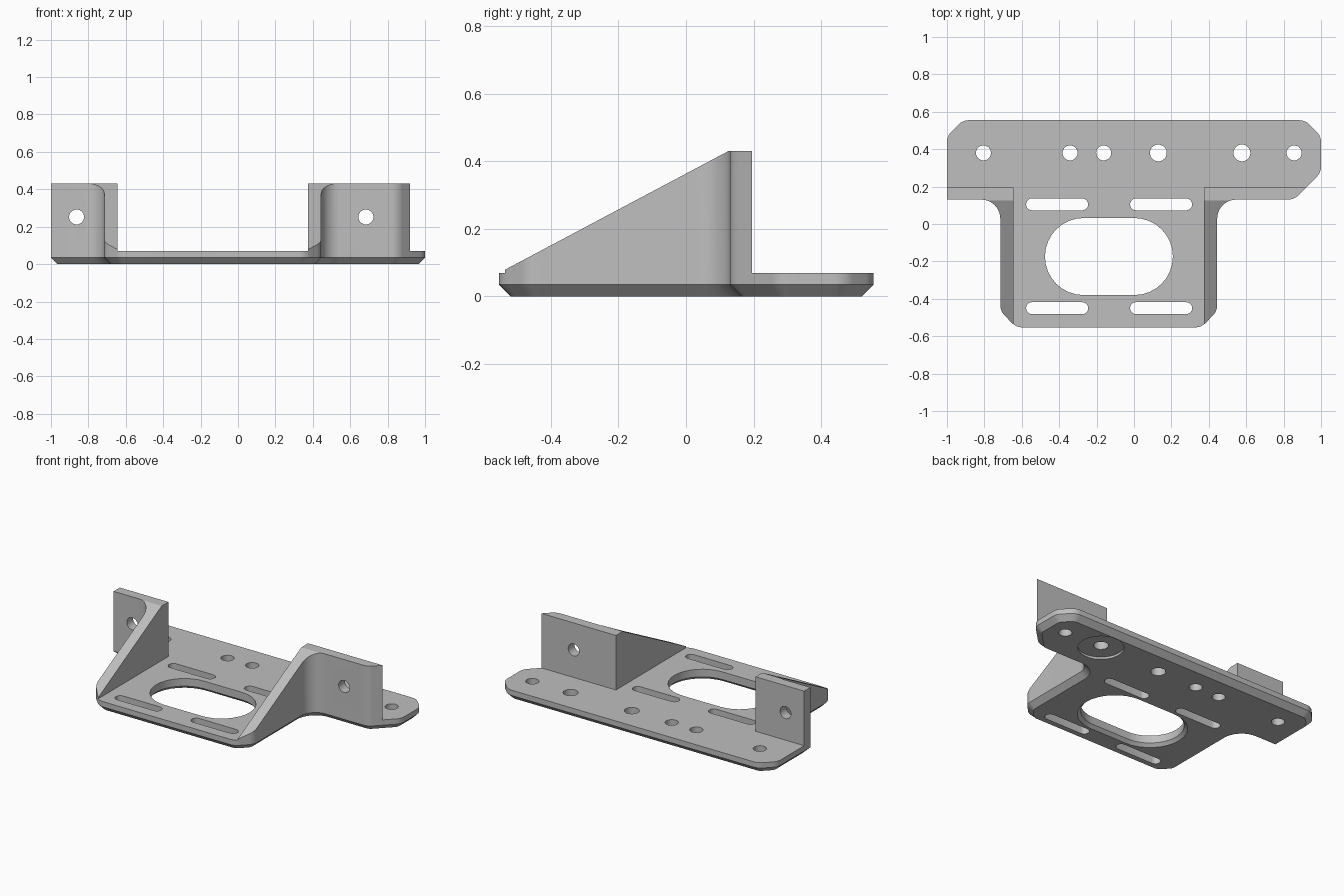
import bpy, bmesh, math
from mathutils import Vector

cube = bpy.data.objects.get("Cube")
if cube:
    bpy.data.objects.remove(cube, do_unlink=True)

grey = bpy.data.materials.new("plain_grey")
grey.use_nodes = True
grey.diffuse_color = (0.52, 0.52, 0.52, 1)
grey.node_tree.nodes["Principled BSDF"].inputs["Base Color"].default_value = (0.52, 0.52, 0.52, 1)

AXES = {"x": lambda a, b, h: (h, a, b),
        "y": lambda a, b, h: (a, h, b),
        "z": lambda a, b, h: (a, b, h)}


def loft(name, rings, axis="z"):
    """Closed solid through equal-sized rings, each a (points, height) pair."""
    bm = bmesh.new()
    loops = [[bm.verts.new(AXES[axis](p[0], p[1], h)) for p in pts] for pts, h in rings]
    for low, high in zip(loops, loops[1:]):
        for i in range(len(low)):
            bm.faces.new((low[i - 1], low[i], high[i], high[i - 1]))
    bm.faces.new(loops[0][::-1])
    bm.faces.new(loops[-1])
    bmesh.ops.recalc_face_normals(bm, faces=bm.faces)
    mesh = bpy.data.meshes.new(name)
    bm.to_mesh(mesh)
    bm.free()
    mesh.materials.append(grey)
    obj = bpy.data.objects.new(name, mesh)
    bpy.context.collection.objects.link(obj)
    return obj


def rounded(corners, steps=8):
    """Polygon with an arc of the given radius at each (x, y, radius) corner."""
    out = []
    for i, (x, y, r) in enumerate(corners):
        p = Vector((x, y))
        if r == 0:
            out.append(p)
            continue
        a = (Vector(corners[i - 1][:2]) - p).normalized()
        b = (Vector(corners[(i + 1) % len(corners)][:2]) - p).normalized()
        half = a.angle(b) / 2
        centre = p + (a + b).normalized() * r / math.sin(half)
        start = p + a * r / math.tan(half) - centre
        end = p + b * r / math.tan(half) - centre
        out += [centre + start.lerp(end, k / steps).normalized() * r for k in range(steps + 1)]
    return out


def inset(pts, d):
    """Shrink a counter-clockwise polygon by d with mitred corners."""
    out = []
    for i, p in enumerate(pts):
        a = (p - pts[i - 1]).normalized()
        b = (pts[(i + 1) % len(pts)] - p).normalized()
        na, nb = Vector((-a.y, a.x)), Vector((-b.y, b.x))
        out.append(p + (na + nb) * d / (1 + na.dot(nb)))
    return out


def slot(cx, cy, half, r, n=16):
    """Stadium outline along x; half = 0 gives a circle."""
    pts = []
    for side, first in ((1, -math.pi / 2), (-1, math.pi / 2)):
        for k in range(n + (half > 0)):
            t = first + math.pi * k / n
            pts.append(Vector((cx + side * half + r * math.cos(t), cy + r * math.sin(t))))
    return pts


# Full-height body with the lower edge bevelled
S, F = 0.08, 0.1
outline = rounded([
    (-0.63, -0.553, S), (0.36, -0.553, S), (0.445, -0.465, S), (0.445, 0.13, F),
    (0.855, 0.13, S), (1, 0.275, S), (1, 0.47, S), (0.915, 0.555, S),
    (-0.915, 0.555, S), (-1, 0.47, S), (-1, 0.13, 0), (-0.715, 0.13, F),
    (-0.715, -0.465, S)])
body = loft("mounting_bracket", [(inset(outline, 0.035), 0), (outline, 0.035), (outline, 0.43)])

cutters = []

# Space above the plate, leaving the two side walls and their flanges
cutters.append(loft("pocket_cutter", [([
    (-0.645, -1), (0.375, -1), (0.375, 0.195), (2, 0.195),
    (2, 2), (-2, 2), (-2, 0.195), (-0.645, 0.195)], h) for h in (0.07, 1)]))

# Sloped top of the side walls
rise = (0.43 - 0.07) / (0.125 + 0.553)
cutters.append(loft("slope_cutter", [([
    (-1, 0.43 - 1.125 * rise), (0.225, 0.43 + 0.1 * rise), (-1, 0.9)], h) for h in (-2, 2)], "x"))

# Row of holes in the rear bar
for x, r in ((-0.805, 0.04), (-0.342, 0.04), (-0.162, 0.04),
             (0.13, 0.045), (0.577, 0.045), (0.856, 0.04)):
    cutters.append(loft("bar_hole_cutter", [(slot(x, 0.38, 0, r), h) for h in (-0.1, 0.2)]))

# Shallow round recess under one bar hole
cutters.append(loft("recess_cutter", [(slot(0.577, 0.38, 0, 0.138, 24), h) for h in (-0.1, 0.015)]))

# Four slots
for x in (-0.411, 0.145):
    for y in (0.105, -0.45):
        cutters.append(loft("slot_cutter", [(slot(x, y, 0.134, 0.032, 10), h) for h in (-0.1, 0.2)]))

# Large opening, widened at the underside
cutters.append(loft("opening_cutter", [
    (slot(-0.134, -0.174, 0.136, r), h)
    for r, h in ((0.226, -0.1), (0.226, 0), (0.206, 0.02), (0.206, 0.2))]))

# Flange holes
for x in (-0.863, 0.684):
    cutters.append(loft("flange_hole_cutter", [(slot(x, 0.252, 0, 0.04), h) for h in (0, 0.3)], "y"))

# Cut everything and keep the finished mesh
for cutter in cutters:
    cutter.hide_render = True
    mod = body.modifiers.new(cutter.name, "BOOLEAN")
    mod.operation, mod.solver, mod.object = "DIFFERENCE", "EXACT", cutter
bpy.context.view_layer.update()
cut = bpy.data.meshes.new_from_object(body.evaluated_get(bpy.context.evaluated_depsgraph_get()))
body.modifiers.clear()
body.data = cut
for cutter in cutters:
    bpy.data.objects.remove(cutter, do_unlink=True)

bpy.ops.object.select_all(action="DESELECT")
body.select_set(True)
bpy.context.view_layer.objects.active = body
bpy.ops.object.shade_smooth_by_angle(angle=math.radians(25))
